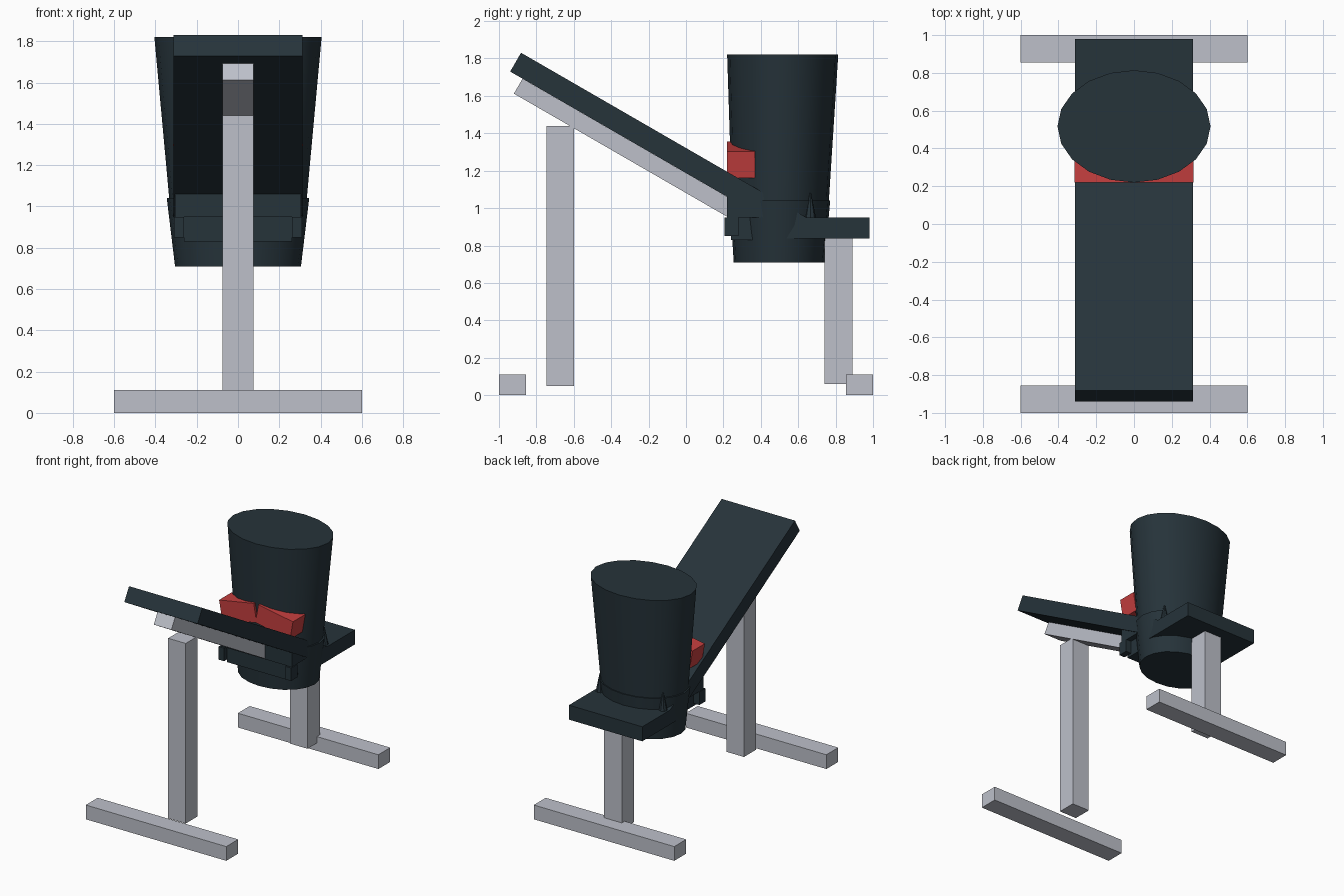
import bpy, bmesh, math
from mathutils import Matrix, Vector

old = bpy.data.objects.get("Cube")
if old:
    bpy.data.objects.remove(old, do_unlink=True)


def material(name, rgb):
    m = bpy.data.materials.new(name)
    m.use_nodes = True
    m.diffuse_color = (*rgb, 1)
    m.node_tree.nodes["Principled BSDF"].inputs["Base Color"].default_value = (*rgb, 1)
    return m


DARK = material("dark slate", (0.019, 0.033, 0.042))
GREY = material("light grey", (0.51, 0.53, 0.59))
RED = material("red", (0.56, 0.05, 0.05))


def finish(name, bm, mat):
    bmesh.ops.recalc_face_normals(bm, faces=bm.faces)
    me = bpy.data.meshes.new(name)
    bm.to_mesh(me)
    bm.free()
    me.materials.append(mat)
    ob = bpy.data.objects.new(name, me)
    bpy.context.collection.objects.link(ob)
    return ob


def box(name, mat, x, y, z, tilt=0):
    """Box from axis ranges, tilted about its own centre around y."""
    bm = bmesh.new()
    spans = (x, y, z)
    centre = Vector([(a + b) / 2 for a, b in spans])
    size = [b - a for a, b in spans]
    bmesh.ops.create_cube(bm, size=1, matrix=Matrix.Translation(centre)
                          @ Matrix.Rotation(tilt, 4, 'Y') @ Matrix.Diagonal((*size, 1)))
    return finish(name, bm, mat)


def sloped_slab(name, mat, half_width, start, length, thick):
    """Slab falling at 30 degrees towards the back from its lower front corner."""
    along = Vector((0, math.cos(SLOPE), -math.sin(SLOPE)))
    up = Vector((0, math.sin(SLOPE), math.cos(SLOPE)))
    p = Vector((-half_width, *start))
    bm = bmesh.new()
    face = bm.faces.new([bm.verts.new(v) for v in
                         (p, p + along * length, p + along * length + up * thick, p + up * thick)])
    ext = bmesh.ops.extrude_face_region(bm, geom=[face])["geom"]
    bmesh.ops.translate(bm, vec=(2 * half_width, 0, 0),
                        verts=[v for v in ext if isinstance(v, bmesh.types.BMVert)])
    return finish(name, bm, mat)


def oval_tub(name, mat, rings, sides=20):
    """Tapered oval body from (rx, ry, centre y, z) rings."""
    bm = bmesh.new()
    loops = []
    for rx, ry, cy, z in rings:
        loops.append([bm.verts.new((rx * math.cos(math.tau * i / sides),
                                    cy + ry * math.sin(math.tau * i / sides), z))
                      for i in range(sides)])
    for low, high in zip(loops, loops[1:]):
        for i in range(sides):
            j = (i + 1) % sides
            bm.faces.new((low[i], low[j], high[j], high[i]))
    bm.faces.new(loops[0])
    bm.faces.new(loops[-1])
    ob = finish(name, bm, mat)
    bpy.ops.object.select_all(action='DESELECT')
    ob.select_set(True)
    bpy.context.view_layer.objects.active = ob
    bpy.ops.object.shade_smooth_by_angle(angle=math.radians(35))
    return ob


SLOPE = math.radians(30)

# Stand: two cross feet and two posts
box("front_foot", GREY, (-0.6, 0.6), (-1, -0.855), (0, 0.11))
box("rear_foot", GREY, (-0.6, 0.6), (0.855, 1), (0, 0.11))
box("front_post", GREY, (-0.075, 0.075), (-0.745, -0.6), (0.05, 1.44))
box("rear_post", GREY, (-0.075, 0.075), (0.74, 0.89), (0.06, 0.85))

# Sloped board on its support rail
sloped_slab("sloped_board", DARK, 0.313, (-0.94, 1.73), 1.77, 0.116)
sloped_slab("support_rail", GREY, 0.075, (-0.92, 1.612), 1.42, 0.092)

# Rear shelf
box("rear_shelf", DARK, (-0.313, 0.313), (0.5, 0.98), (0.838, 0.95))

# Oval body and its slightly wider lower collar
oval_tub("body", DARK, [(0.325, 0.255, 0.503, 0.95), (0.405, 0.297, 0.517, 1.82)])
oval_tub("lower_collar", DARK, [(0.305, 0.243, 0.498, 0.71), (0.345, 0.268, 0.503, 1.04)])

# Blocks under the lower end of the board
box("under_block", DARK, (-0.305, 0.305), (0.22, 0.5), (0.95, 1.06))
box("lower_block", DARK, (-0.262, 0.262), (0.24, 0.45), (0.83, 0.95))

# Mirrored parts: red pads, clamps and small horns
for side, label in ((1, "left"), (-1, "right")):
    cx = 0.155 * side
    box(label + "_pad", RED, (cx - 0.15, cx + 0.15), (0.22, 0.37), (1.185, 1.33),
        tilt=side * math.radians(10))
    box(label + "_clamp", DARK, sorted((0.262 * side, 0.31 * side)), (0.205, 0.28), (0.85, 0.95))
    bm = bmesh.new()
    bmesh.ops.create_cone(bm, cap_ends=True, segments=8, radius1=0.032, radius2=0.004, depth=0.14,
                          matrix=Matrix.Translation((0.27 * side, 0.665, 1.01)))
    finish(label + "_horn", bm, DARK)
